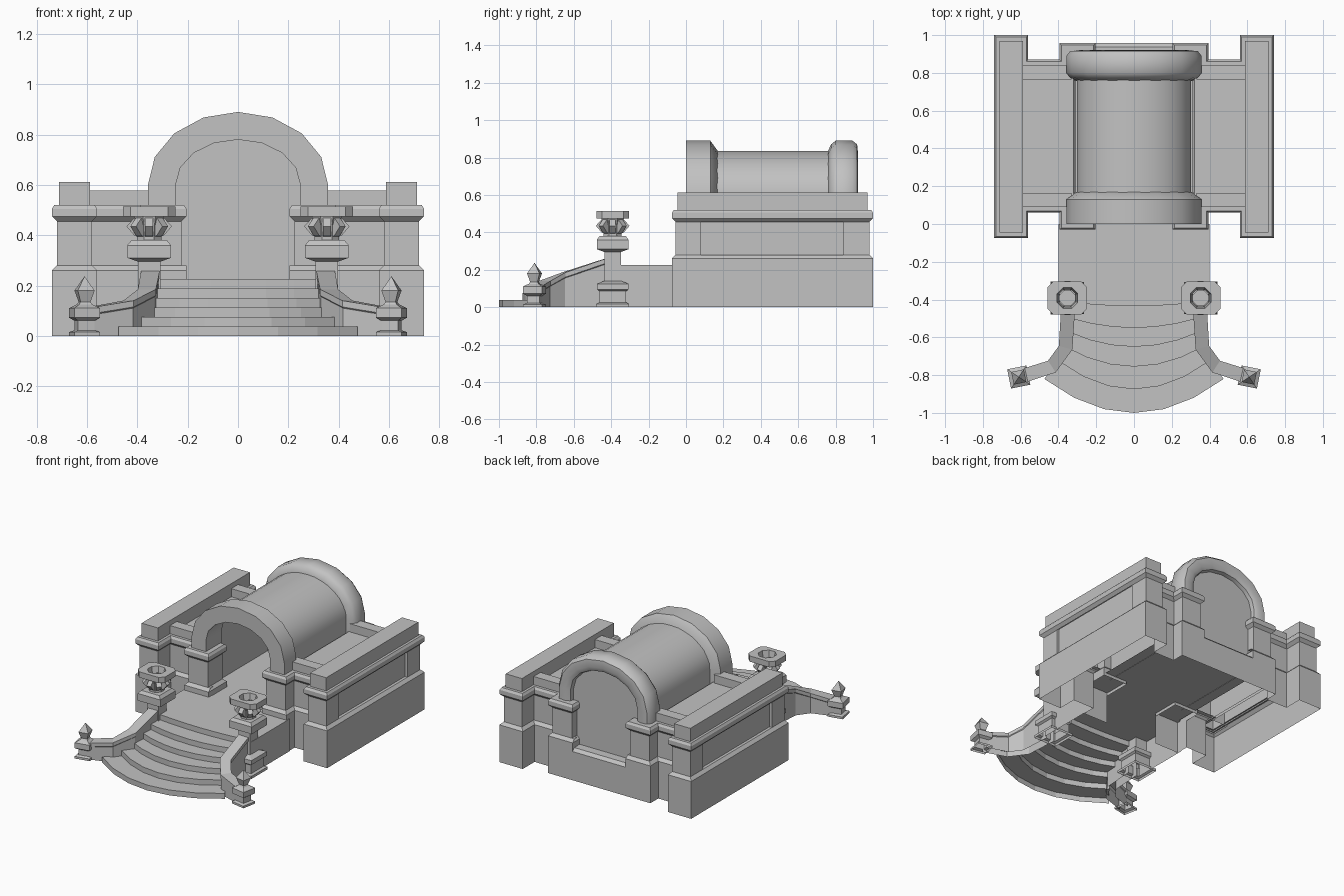
import bpy, bmesh, math
from mathutils import Vector

cube = bpy.data.objects.get("Cube")
if cube:
    bpy.data.objects.remove(cube, do_unlink=True)

stone = bpy.data.materials.new("grey_stone")
stone.use_nodes = True
GREY = (0.54, 0.54, 0.54, 1)
stone.diffuse_color = GREY
stone.node_tree.nodes["Principled BSDF"].inputs["Base Color"].default_value = GREY


def loft(name, rings, closed=True, cap_start=False, cap_end=False, loop=False,
         loc=(0, 0, 0), turn=0, smooth=False):
    """Skin a list of equal-length point rings."""
    bm = bmesh.new()
    rows = [[bm.verts.new(p) for p in ring] for ring in rings]
    pairs = list(zip(rows, rows[1:]))
    if loop:
        pairs.append((rows[-1], rows[0]))
    n = len(rows[0])
    for a, b in pairs:
        for i in range(n if closed else n - 1):
            j = (i + 1) % n
            bm.faces.new((a[i], a[j], b[j], b[i]))
    if cap_start:
        bm.faces.new(rows[0][::-1])
    if cap_end:
        bm.faces.new(rows[-1])
    bmesh.ops.recalc_face_normals(bm, faces=bm.faces)
    mesh = bpy.data.meshes.new(name)
    bm.to_mesh(mesh)
    bm.free()
    mesh.materials.append(stone)
    obj = bpy.data.objects.new(name, mesh)
    bpy.context.collection.objects.link(obj)
    obj.location = loc
    obj.rotation_euler.z = turn
    if smooth:
        bpy.ops.object.select_all(action='DESELECT')
        obj.select_set(True)
        bpy.context.view_layer.objects.active = obj
        bpy.ops.object.shade_smooth_by_angle(angle=math.radians(40))
    return obj


def rect(z, hx, hy, c=0):
    """Rectangle ring, with cut corners when c is set."""
    pts = []
    for sx, sy in ((1, -1), (1, 1), (-1, 1), (-1, -1)):
        if c:
            a, b = (sx * (hx - c), sy * hy, z), (sx * hx, sy * (hy - c), z)
            pts += [a, b] if sx * sy < 0 else [b, a]
        else:
            pts.append((sx * hx, sy * hy, z))
    return pts


def stack(name, x, y, levels, turn=0):
    """Open-bottomed block from (z, half x, half y[, corner]) levels."""
    return loft(name, [rect(*lv) for lv in levels], cap_end=True, loc=(x, y, 0), turn=turn)


def box(name, x0, x1, y0, y1, z0, z1):
    hx, hy = (x1 - x0) / 2, (y1 - y0) / 2
    return stack(name, (x0 + x1) / 2, (y0 + y1) / 2, [(z0, hx, hy), (z1, hx, hy)])


def cornice(name, x, y, hx, hy):
    d = 0.02
    stack(name, x, y, [(0.455, hx - d, hy - d), (0.475, hx, hy), (0.505, hx, hy),
                       (0.52, hx - d / 2, hy - d / 2)])


def inset(path, d):
    """Offset a clockwise right-angled path inwards."""
    pts = [Vector(p) for p in path]
    normals = [Vector((b.y - a.y, a.x - b.x)).normalized() for a, b in zip(pts, pts[1:])]
    normals = [Vector((0, 0))] + normals + [Vector((0, 0))]
    return [p + (n + m) * d for p, n, m in zip(pts, normals, normals[1:])]


def arch_path(grow, y, foot, steps=8):
    """Elliptical arch line standing on straight legs."""
    rx, rz = 0.248 + grow, 0.18 + grow
    pts = [(rx, y, foot)]
    for i in range(steps + 1):
        t = math.pi * i / steps
        pts.append((rx * math.cos(t), y, 0.6 + rz * math.sin(t)))
    return pts + [(-rx, y, foot)]


# Vaulted hall: arch rings, barrel, back wall and floor
front_section = [(0, 0), (0.085, 0), (0.11, 0.0), (0.11, 0.13), (0.055, 0.17), (0, 0.17)]
back_section = [(0, 0.76), (0.055, 0.76), (0.09, 0.775), (0.11, 0.8), (0.11, 0.89),
                (0.09, 0.915), (0.04, 0.92), (0.01, 0.905), (0, 0.87)]
for name, section in (("front_arch", front_section), ("back_arch", back_section)):
    loft(name, [arch_path(g, y, 0.51) for g, y in section], closed=False, loop=True, smooth=True)
loft("barrel_vault", [arch_path(0.055, y, 0.22, 16) for y in (0.12, 0.8)],
     closed=False, smooth=True)
loft("back_wall", [arch_path(0.02, y, 0.2) for y in (0.86, 0.88)], cap_start=True, cap_end=True)
loft("back_low_wall", [[(x, 0.957, 0), (x, 0.957, 0.2), (x, 0.937, 0.22), (x, 0.86, 0.22)]
                       for x in (-0.21, 0.21)], closed=False)
loft("hall_floor", [[(-0.38, y, 0.222), (0.38, y, 0.222)] for y in (-0.02, 0.9)], closed=False)
loft("landing", [[(-0.4, y, 0), (-0.4, y, 0.225), (0.4, y, 0.225), (0.4, y, 0)]
                 for y in (-0.42, 0.0)], closed=False)

# Curved steps: front y, half width and sweep of each
steps = [(-1.0, 0.475, 0.18), (-0.875, 0.4, 0.15), (-0.755, 0.375, 0.11),
         (-0.65, 0.35, 0.08), (-0.55, 0.335, 0.05), (-0.435, 0.33, 0.02)]
rise = 0.225 / len(steps)


def step_line(front, width, sweep, z):
    return [(width * k / 3, front + sweep * (k / 3) ** 2, z) for k in range(-3, 4)]


rows = []
for i, s in enumerate(steps):
    rows += [step_line(*s, rise * i), step_line(*s, rise * (i + 1))]
rows.append(step_line(-0.4, 0.33, 0, 0.225))
loft("steps", rows, closed=False)

# Plan of the base shell, from the back pillar round to the front pillar
plan = [(0.205, 0.957), (0.395, 0.957), (0.395, 0.87), (0.56, 0.87), (0.56, 1.0), (0.74, 1.0),
        (0.74, -0.075), (0.56, -0.075), (0.56, 0.06), (0.395, 0.06), (0.395, -0.03), (0.205, -0.03)]

for side, s in (("left", 1), ("right", -1)):
    # Continuous base with a bevelled top edge
    loft(side + "_base", [[(s * p.x, p.y, z) for p in inset(plan, d)]
                          for z, d in ((0, 0), (0.26, 0), (0.28, 0.02), (0.28, 0.05))], closed=False)

    # Long side wall with a recessed outer panel
    x, y = s * 0.65, 0.4625
    stack(side + "_wall_panel", s * 0.64, y, [(0.27, 0.06, 0.5), (0.47, 0.06, 0.5)])
    for end, y0, y1 in (("front", -0.055, 0.08), ("back", 0.84, 0.98)):
        box(f"{side}_{end}_wall_pier", x - 0.07, x + 0.07, y0, y1, 0.27, 0.47)
    cornice(side + "_wall_cornice", x, y, 0.09, 0.5375)
    box(side + "_wall_parapet", x - 0.0625, x + 0.0625, -0.045, 0.97, 0.51, 0.612)

    # Bay between hall and side wall
    x = s * 0.46
    box(side + "_bay_wall", x - 0.14, x + 0.14, 0.08, 0.85, 0.27, 0.5)
    cornice(side + "_bay_cornice", x, 0.465, 0.15, 0.405)
    for end, y0, y1 in (("front", 0.09, 0.165), ("back", 0.765, 0.84)):
        box(f"{side}_{end}_bay_parapet", x - 0.13, x + 0.13, y0, y1, 0.51, 0.577)

    # Arch pillars
    for end, y in (("front", 0.07), ("back", 0.857)):
        x = s * 0.3
        stack(f"{side}_{end}_pillar_foot", x, y,
              [(0.2, 0.095, 0.1), (0.26, 0.095, 0.1), (0.28, 0.075, 0.08)])
        box(f"{side}_{end}_pillar", x - 0.075, x + 0.075, y - 0.08, y + 0.08, 0.27, 0.47)
        cornice(f"{side}_{end}_pillar_cornice", x, y, 0.095, 0.1)

    # Brazier on its pedestal
    x, y = s * 0.353, -0.392
    stack(side + "_pedestal", x, y, [
        (0, 0.088, 0.088), (0.018, 0.088, 0.088), (0.025, 0.072, 0.072), (0.085, 0.072, 0.072),
        (0.095, 0.085, 0.085), (0.125, 0.085, 0.085), (0.14, 0.045, 0.045), (0.295, 0.045, 0.045),
        (0.31, 0.087, 0.085), (0.36, 0.087, 0.085), (0.38, 0.07, 0.07)])
    stack(side + "_brazier_core", x, y, [(0.375, 0.048, 0.048, 0.028), (0.44, 0.048, 0.048, 0.028)])
    loft(side + "_brazier_rim", [
        rect(0.44, 0.05, 0.05, 0.029), rect(0.475, 0.06, 0.06, 0.035),
        rect(0.475, 0.105, 0.087, 0.03), rect(0.515, 0.105, 0.087, 0.03),
        rect(0.515, 0.055, 0.055, 0.032), rect(0.44, 0.04, 0.04, 0.023)],
        cap_end=True, loc=(x, y, 0))
    for k in range(8):
        loft(f"{side}_brazier_rib_{k + 1}",
             [[(r, t, z) for r, z in ((0.04, 0.39), (0.06, 0.4), (0.09, 0.435),
                                      (0.06, 0.468), (0.04, 0.475))] for t in (-0.016, 0.016)],
             cap_start=True, cap_end=True, loc=(x, y, 0), turn=k * math.pi / 4)

    # Sloping stair rail sweeping outward
    path = [Vector(p) for p in ((0.348, -0.43, 0.26), (0.362, -0.655, 0.185),
                                (0.435, -0.755, 0.14), (0.59, -0.805, 0.113))]
    rings = []
    for i, p in enumerate(path):
        d = path[min(i + 1, 3)] - path[max(i - 1, 0)]
        side_dir = Vector((-d.y, d.x, 0)).normalized()
        ring = []
        for w, z in ((-0.032, 0), (-0.032, p.z - 0.03), (-0.037, p.z - 0.025), (-0.037, p.z),
                     (0.037, p.z), (0.037, p.z - 0.025), (0.032, p.z - 0.03), (0.032, 0)):
            q = p + side_dir * w
            ring.append((s * q.x, q.y, z))
        rings.append(ring)
    loft(side + "_stair_rail", rings, closed=False)

    # End post with a pointed finial
    post = [(0, 0.052), (0.015, 0.052), (0.022, 0.034), (0.06, 0.034), (0.072, 0.052),
            (0.11, 0.052), (0.125, 0.026), (0.135, 0.02), (0.18, 0.034), (0.235, 0.001)]
    stack(side + "_end_post", s * 0.61, -0.81, [(z, h, h) for z, h in post], turn=-s * 0.2)
